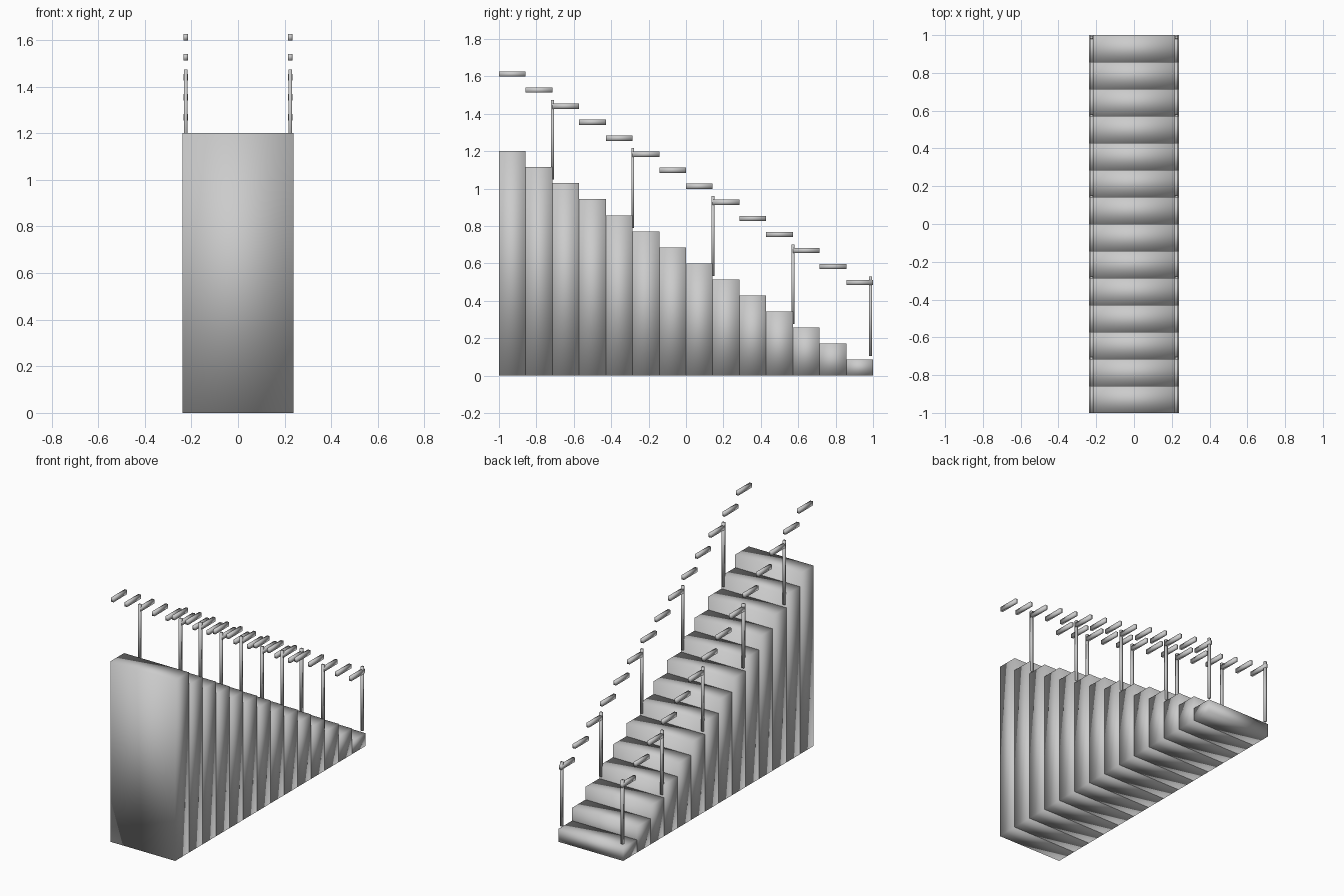
import bpy

if "Cube" in bpy.data.objects:
    bpy.data.objects.remove(bpy.data.objects["Cube"])

STEPS = 14
RUN = 2.0 / STEPS
RISE = 1.2 / STEPS
RAIL_X = 0.224


def box(name, center, size):
    bpy.ops.mesh.primitive_cube_add(size=1, location=center)
    ob = bpy.context.object
    ob.name = name
    ob.scale = size
    bpy.ops.object.transform_apply(location=False, rotation=False, scale=True)
    bpy.ops.object.shade_smooth()
    return ob


for i in range(STEPS):
    y = -1 + (i + 0.5) * RUN
    top = 1.2 - i * RISE
    # solid step block down to the ground
    box(f"step_{i + 1}", (0, y, top / 2), (0.476, RUN, top))
    # handrail segments above each step
    for side, sx in (("left", -1), ("right", 1)):
        box(f"handrail_{side}_{i + 1}", (sx * RAIL_X, y, top + 0.412), (0.018, RUN, 0.028))

# balusters on every third step, plus the pair at the bottom end
posts = [(-1 + i * RUN + 0.001, 1.2 - i * RISE) for i in (2, 5, 8, 11)] + [(0.987, RISE)]
for n, (y, top) in enumerate(posts):
    for side, sx in (("left", -1), ("right", 1)):
        box(f"baluster_{side}_{n + 1}", (sx * RAIL_X, y, top + 0.232), (0.016, 0.016, 0.426))
